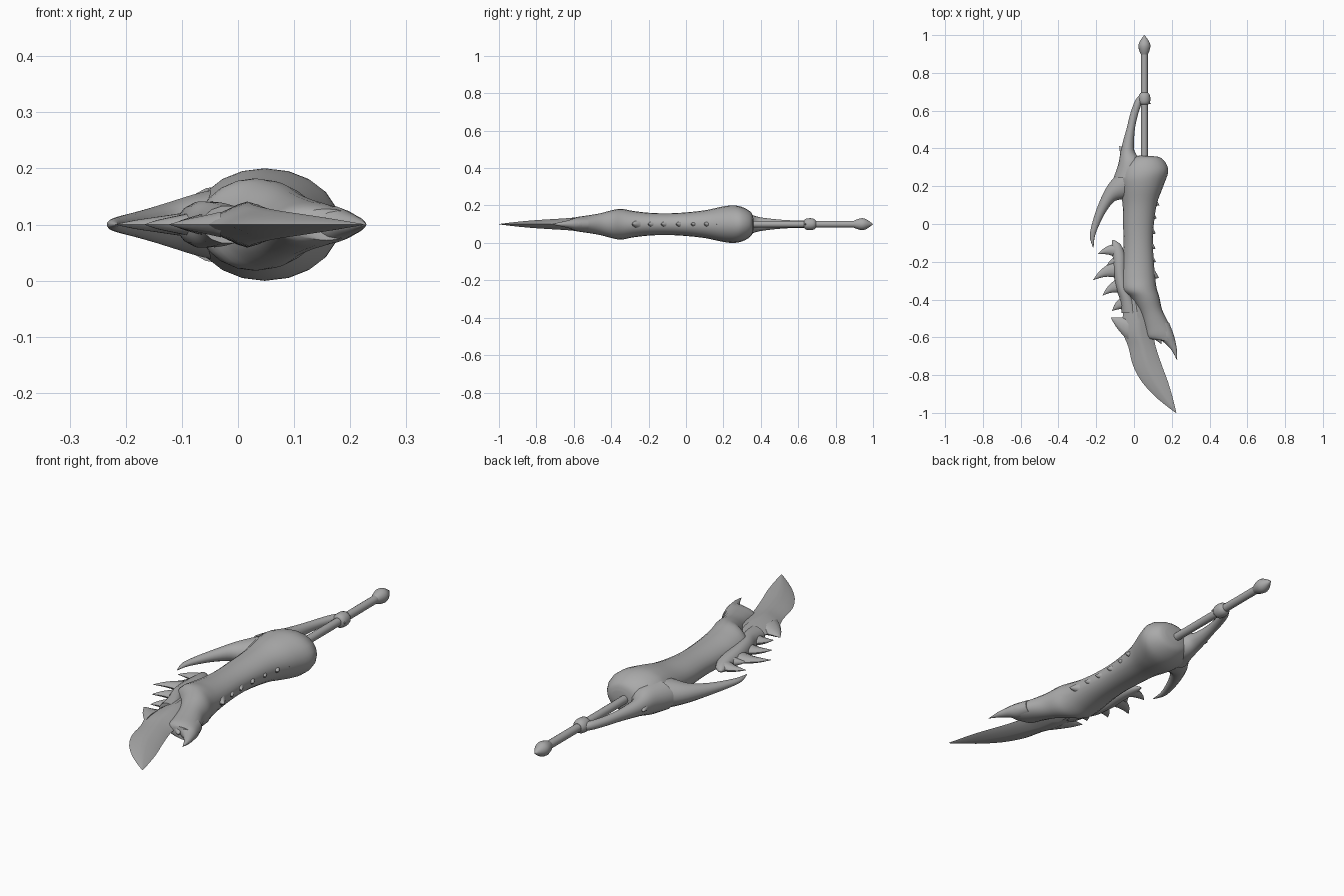
import bpy, bmesh, math
from mathutils import Vector

MID = 0.10  # height of the weapon's symmetry plane
bone = bpy.data.materials.new("bone grey")
bone.diffuse_color = (0.40, 0.40, 0.40, 1)


def catmull(a, b, c, d, t):
    return [0.5 * (2 * q + (r - p) * t + (2 * p - 5 * q + 4 * r - s) * t * t
                   + (3 * q - p - 3 * r + s) * t ** 3) for p, q, r, s in zip(a, b, c, d)]


def loft(name, rows, sides=20, steps=4, power=1.0, angle=40):
    """Skin sections (left x, left y, right x, right y, half height)."""
    fine = []
    for i in range(len(rows) - 1):
        a, d = rows[max(i - 1, 0)], rows[min(i + 2, len(rows) - 1)]
        fine += [catmull(a, rows[i], rows[i + 1], d, k / steps) for k in range(steps)]
    fine.append(rows[-1])
    bm = bmesh.new()
    rings = []
    for lx, ly, rx, ry, h in fine:
        mid = Vector(((lx + rx) / 2, (ly + ry) / 2, MID))
        half = Vector(((rx - lx) / 2, (ry - ly) / 2, 0))
        ring = []
        for k in range(sides):
            a = 2 * math.pi * k / sides
            c, s = math.cos(a), math.sin(a)
            c = math.copysign(abs(c) ** power, c)
            s = math.copysign(abs(s) ** power, s)
            ring.append(bm.verts.new(mid + half * c + Vector((0, 0, max(h, 0.0005) * s))))
        rings.append(ring)
    for p, q in zip(rings, rings[1:]):
        for k in range(sides):
            j = (k + 1) % sides
            bm.faces.new((p[k], p[j], q[j], q[k]))
    bm.faces.new(rings[0])
    bm.faces.new(rings[-1])
    bmesh.ops.recalc_face_normals(bm, faces=bm.faces)
    me = bpy.data.meshes.new(name)
    bm.to_mesh(me)
    bm.free()
    me.materials.append(bone)
    ob = bpy.data.objects.new(name, me)
    bpy.context.collection.objects.link(ob)
    bpy.ops.object.select_all(action='DESELECT')
    bpy.context.view_layer.objects.active = ob
    ob.select_set(True)
    bpy.ops.object.shade_smooth_by_angle(angle=math.radians(angle))
    return ob


def straight(name, cx, prof, sides=16, steps=2):
    """Turned part along y from (y, radius) pairs."""
    return loft(name, [(cx - r, y, cx + r, y, r) for y, r in prof], sides, steps)


def spike(name, base_a, base_b, tip, h, bend=0.0):
    """Curved tooth from a base line to a tip."""
    a, b, t = Vector(base_a), Vector(base_b), Vector(tip)
    axis = t - (a + b) / 2
    side = Vector((-axis.y, axis.x)) * bend
    rows = []
    for f, w in ((0, 1), (0.35, 0.66), (0.7, 0.36), (1, 0.02)):
        c = (a + b) / 2 + axis * f + side * math.sin(math.pi * f)
        half = (b - a) / 2 * w
        rows.append((*(c - half), *(c + half), h * w))
    return loft(name, rows, 10, 2)


# Handle with pommel and collar
straight("handle", 0.055, [(0.30, 0.018), (0.93, 0.018)], steps=1)
straight("pommel", 0.055, [(0.895, 0.017), (0.915, 0.026), (0.94, 0.032), (0.96, 0.028),
                           (0.98, 0.016), (1.0, 0.001)])
straight("collar", 0.055, [(0.632, 0.019), (0.64, 0.029), (0.665, 0.032), (0.685, 0.028),
                           (0.695, 0.019)])
spike("collar_barb", (0.06, 0.675), (0.075, 0.64), (0.09, 0.635), 0.012)

# Main bone, swelling at the guard and at the muzzle
loft("bone_body", [
    (0.03, 0.362, 0.12, 0.358, 0.03), (-0.015, 0.352, 0.15, 0.345, 0.062),
    (-0.06, 0.31, 0.175, 0.31, 0.088), (-0.08, 0.25, 0.180, 0.27, 0.100),
    (-0.075, 0.20, 0.155, 0.20, 0.095), (-0.06, 0.10, 0.122, 0.11, 0.075),
    (-0.058, 0.0, 0.105, 0.0, 0.063), (-0.055, -0.10, 0.10, -0.10, 0.058),
    (-0.06, -0.20, 0.105, -0.20, 0.061), (-0.07, -0.29, 0.112, -0.28, 0.071),
    (-0.065, -0.35, 0.12, -0.34, 0.082), (-0.02, -0.39, 0.135, -0.39, 0.076),
    (0.03, -0.47, 0.148, -0.45, 0.058), (0.055, -0.55, 0.175, -0.51, 0.046),
    (0.068, -0.60, 0.205, -0.57, 0.038), (0.10, -0.612, 0.215, -0.62, 0.028)])

# Long hook below the hilt, sweeping out to the left
loft("muzzle_hook", [(0.10, -0.54, 0.185, -0.52, 0.035), (0.125, -0.60, 0.208, -0.58, 0.033),
                     (0.165, -0.632, 0.219, -0.62, 0.022), (0.200, -0.67, 0.227, -0.665, 0.012),
                     (0.227, -0.72, 0.229, -0.72, 0.001)], 14)
spike("muzzle_lip", (0.07, -0.58), (0.14, -0.58), (0.145, -0.635), 0.03)
loft("side_horn", [
    (-0.03, 0.33, 0.08, 0.17, 0.075), (-0.09, 0.265, -0.035, 0.135, 0.058),
    (-0.145, 0.195, -0.10, 0.122, 0.040), (-0.19, 0.10, -0.145, 0.07, 0.026),
    (-0.22, 0.01, -0.182, 0.0, 0.017), (-0.234, -0.065, -0.207, -0.065, 0.010),
    (-0.217, -0.125, -0.214, -0.126, 0.001)], 16)

# Guard horn reaching from the swelling back to the collar
loft("guard_horn", [
    (-0.11, 0.24, 0.06, 0.26, 0.070), (-0.085, 0.31, 0.04, 0.335, 0.062),
    (-0.073, 0.37, 0.005, 0.38, 0.042), (-0.060, 0.43, 0.000, 0.43, 0.032),
    (-0.038, 0.51, 0.005, 0.505, 0.024), (-0.018, 0.59, 0.020, 0.575, 0.020),
    (0.010, 0.66, 0.040, 0.635, 0.019), (0.045, 0.692, 0.055, 0.645, 0.018)], 16)
spike("guard_barb", (-0.07, 0.35), (-0.045, 0.40), (-0.078, 0.412), 0.018)

# Blade with sharp lens section
loft("blade", [
    (-0.06, -0.36, 0.04, -0.36, 0.03), (-0.055, -0.44, 0.08, -0.43, 0.040),
    (-0.062, -0.52, 0.10, -0.52, 0.040), (-0.058, -0.58, 0.107, -0.60, 0.036),
    (-0.030, -0.65, 0.115, -0.65, 0.031), (-0.005, -0.75, 0.148, -0.75, 0.025),
    (0.045, -0.84, 0.178, -0.83, 0.019), (0.125, -0.925, 0.202, -0.91, 0.011),
    (0.221, -1.0, 0.224, -0.997, 0.001)], 16, 3, 1.6, 30)
spike("blade_barb", (-0.03, -0.62), (-0.03, -0.49), (-0.122, -0.497), 0.024, 0.05)

# Jaw strip carrying the row of teeth
loft("jaw_strip", [
    (-0.115, -0.085, -0.105, -0.085, 0.003), (-0.118, -0.12, -0.07, -0.11, 0.018),
    (-0.112, -0.18, -0.045, -0.17, 0.030), (-0.108, -0.26, -0.04, -0.25, 0.038),
    (-0.095, -0.34, -0.03, -0.33, 0.042), (-0.075, -0.40, 0.0, -0.40, 0.040),
    (-0.065, -0.47, 0.03, -0.47, 0.034)], 14)
teeth = [((-0.09, -0.18), (-0.10, -0.105), (-0.190, -0.158), 0.10),
         ((-0.09, -0.285), (-0.10, -0.195), (-0.217, -0.297), 0.10),
         ((-0.075, -0.365), (-0.09, -0.29), (-0.166, -0.378), 0.10),
         ((-0.045, -0.455), (-0.065, -0.385), (-0.115, -0.460), 0.12),
         ((-0.09, -0.22), (-0.10, -0.17), (-0.145, -0.222), 0.08)]
for i, (a, b, t, bend) in enumerate(teeth):
    spike(f"jaw_tooth_{i + 1}", a, b, t, 0.022, -bend)

# Small knobs down the right edge
knobs = [(0.142, 0.165), (0.134, 0.10), (0.119, 0.03), (0.114, -0.05),
         (0.113, -0.13), (0.116, -0.20), (0.131, -0.285), (0.163, -0.492)]
for i, (x, y) in enumerate(knobs):
    spike(f"edge_knob_{i + 1}", (x - 0.04, y - 0.005), (x - 0.035, y + 0.065), (x, y), 0.028)
